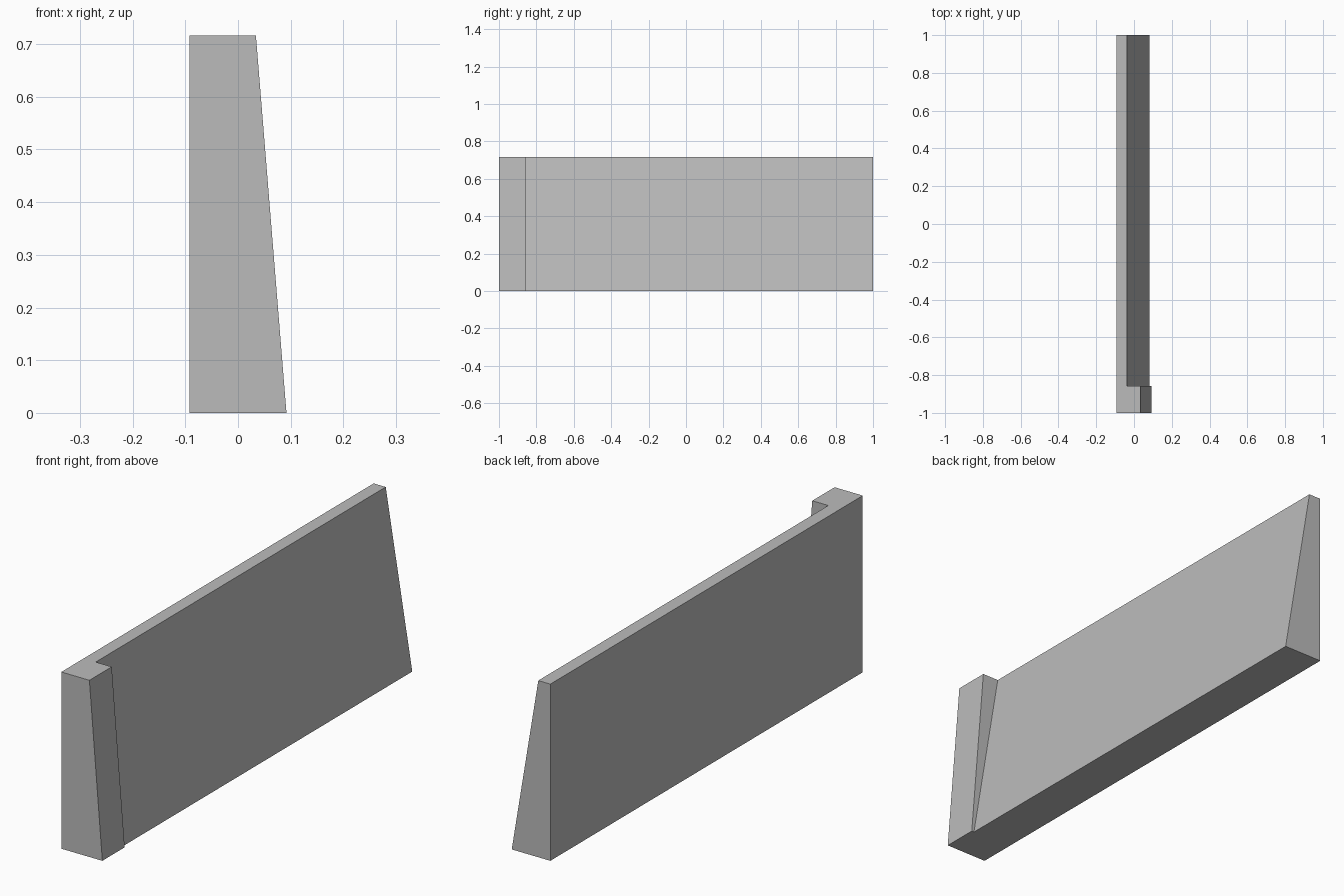
import bpy
import bmesh

cube = bpy.data.objects.get("Cube")
if cube:
    bpy.data.objects.remove(cube, do_unlink=True)

HEIGHT = 0.716
BACK = -0.092
STEP = -0.857

grey = bpy.data.materials.new("concrete_grey")
colour = (0.5, 0.5, 0.5, 1)
grey.diffuse_color = colour
grey.use_nodes = True
grey.node_tree.nodes["Principled BSDF"].inputs["Base Color"].default_value = colour


def outline(bm, post_x, wall_x, z):
    """L-shaped plan: a thick end post followed by the long wall."""
    plan = [(BACK, -1), (post_x, -1), (post_x, STEP),
            (wall_x, STEP), (wall_x, 1), (BACK, 1)]
    return [bm.verts.new((x, y, z)) for x, y in plan]


# Wall and end post, both tapering upwards on the +x side
bm = bmesh.new()
bottom = outline(bm, 0.092, 0.081, 0)
top = outline(bm, 0.034, -0.038, HEIGHT)
bm.faces.new(bottom[::-1])
bm.faces.new(top)
for i in range(len(top)):
    j = (i + 1) % len(top)
    bm.faces.new((bottom[i], bottom[j], top[j], top[i]))
bmesh.ops.recalc_face_normals(bm, faces=bm.faces)

mesh = bpy.data.meshes.new("tapered_wall")
bm.to_mesh(mesh)
bm.free()
mesh.materials.append(grey)
wall = bpy.data.objects.new("tapered_wall", mesh)
bpy.context.collection.objects.link(wall)
